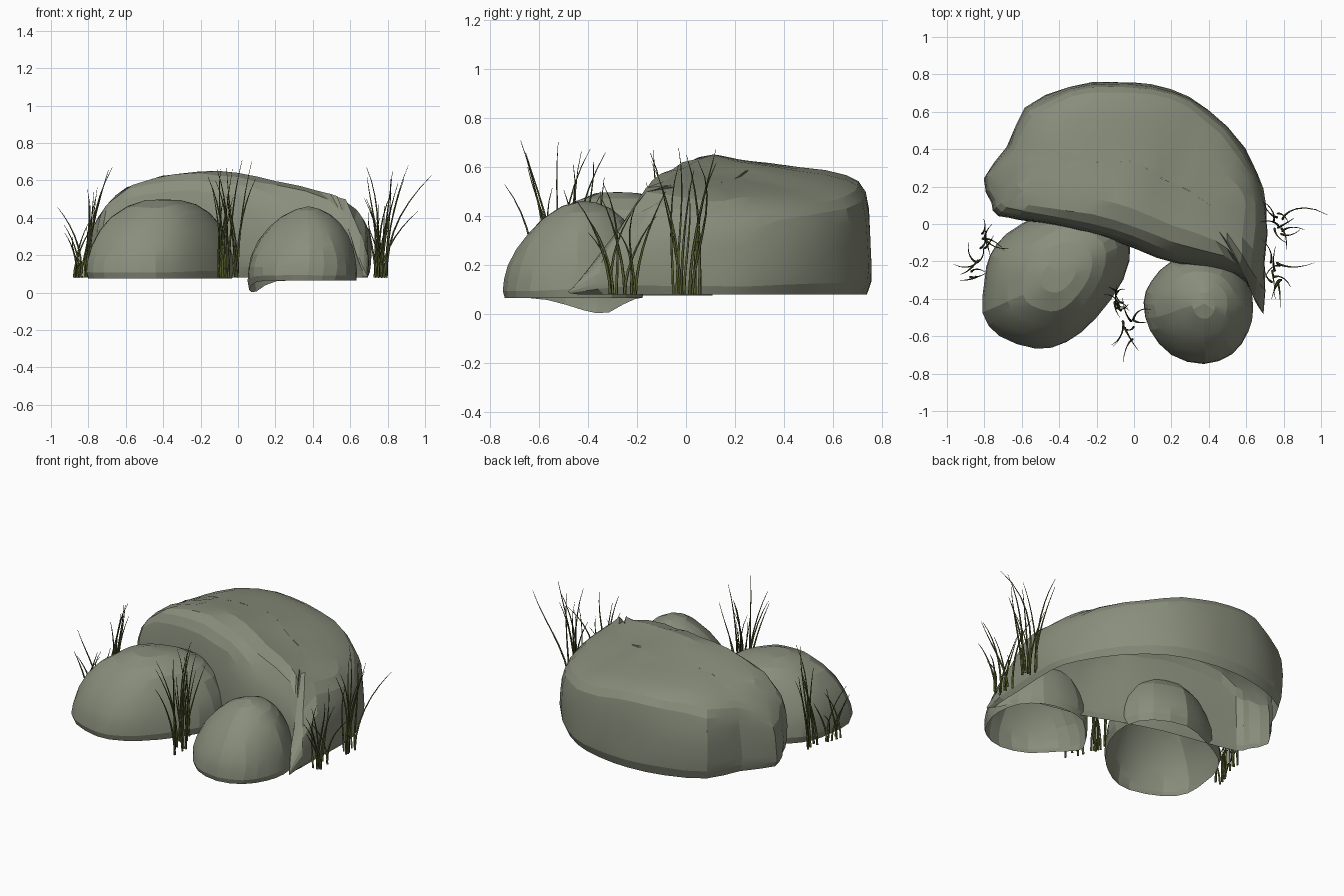
import bpy, bmesh, math, random
from mathutils import Vector, noise

if "Cube" in bpy.data.objects:
    bpy.data.objects.remove(bpy.data.objects["Cube"])

random.seed(4)

def material(name, rgb):
    m = bpy.data.materials.new(name)
    m.diffuse_color = (*rgb, 1)
    m.use_nodes = True
    m.node_tree.nodes["Principled BSDF"].inputs["Base Color"].default_value = m.diffuse_color
    return m

STONE = material("stone", (0.25, 0.27, 0.20))
GRASS = material("grass", (0.10, 0.115, 0.03))

def lerp_table(x, table):
    if x <= table[0][0]:
        return table[0][1]
    for (a, u), (b, v) in zip(table, table[1:]):
        if x <= b:
            return u + (v - u) * (x - a) / (b - a)
    return table[-1][1]

def refine(pts):
    # doubles a closed outline with Catmull-Rom midpoints
    out, n = [], len(pts)
    for i in range(n):
        a, b, c, d = (Vector(pts[(i + k) % n]) for k in (-1, 0, 1, 2))
        out += [b, (b + c) * 0.5625 - (a + d) * 0.0625]
    return out

def rock(name, outline, spine, levels, top, bottom, rough):
    # open-bottomed shell: the outline shrinks to its spine while rising to top(x, y)
    bm = bmesh.new()
    ring = refine(outline)
    rows = []
    for s, f in levels:
        row = []
        for p in ring:
            c = Vector(spine(p))
            q = c + (p - c) * s
            z0 = bottom(q.x, q.y)
            z = z0 + f * (top(q.x, q.y) - z0)
            n = noise.noise_vector(Vector((q.x * 5, q.y * 5, z * 3 + len(name))))
            k = rough * min(1, f * 3)
            row.append(bm.verts.new((q.x + n.x * k, q.y + n.y * k, z + n.z * k * 0.5)))
        rows.append(row)
    m = len(ring)
    for lo, hi in zip(rows, rows[1:]):
        for i in range(m):
            j = (i + 1) % m
            bm.faces.new((lo[i], lo[j], hi[j], hi[i]))
    bmesh.ops.remove_doubles(bm, verts=bm.verts, dist=0.002)
    me = bpy.data.meshes.new(name)
    bm.to_mesh(me)
    bm.free()
    ob = bpy.data.objects.new(name, me)
    bpy.context.collection.objects.link(ob)
    me.materials.append(STONE)
    bpy.ops.object.select_all(action='DESELECT')
    ob.select_set(True)
    bpy.context.view_layer.objects.active = ob
    bpy.ops.object.shade_smooth_by_angle(angle=math.radians(14))

# large slab at the back, with a low flank on the right
SKYLINE = [(-0.81, 0.36), (-0.73, 0.47), (-0.6, 0.57), (-0.42, 0.64), (-0.2, 0.655), (0, 0.645),
           (0.2, 0.61), (0.4, 0.58), (0.55, 0.535), (0.64, 0.47), (0.70, 0.40)]

def slab_top(x, y):
    ridge = 0.07 - 0.4 * max(0, x + 0.1)
    z = lerp_table(x, SKYLINE)
    z -= 0.14 * (y - ridge) if y > ridge else 0.4 * (ridge - y)
    if x > 0.1 + 0.25 * y:
        z -= 0.012
    return min(z, 0.11 + 1.35 * max(0, y + 0.46))

rock("large_back_rock",
     [(0.69, -0.48), (0.70, -0.2), (0.71, 0.1), (0.66, 0.28), (0.5, 0.52), (0.3, 0.68), (0.1, 0.745),
      (-0.12, 0.765), (-0.35, 0.73), (-0.58, 0.62), (-0.68, 0.42), (-0.81, 0.24), (-0.76, 0.12),
      (-0.72, 0.05), (-0.5, 0.0), (-0.25, -0.05), (0, -0.13), (0.25, -0.22), (0.53, -0.27), (0.64, -0.38)],
     lambda p: (0.6 * p.x, 0.34 - 0.35 * max(0, p.x)),
     [(0.94, 0), (0.99, 0.12), (1.0, 0.25), (0.99, 0.5), (0.97, 0.72), (0.93, 0.87),
      (0.86, 0.95), (0.75, 0.985), (0.55, 1), (0.3, 1), (0, 1)],
     slab_top, lambda x, y: 0.08, 0.02)

# two rounded boulders in front
DOME = [(0.97, 0), (1.0, 0.1), (0.985, 0.27), (0.93, 0.46), (0.82, 0.66), (0.66, 0.82),
        (0.46, 0.93), (0.22, 0.99), (0, 1)]
rock("left_front_rock",
     [(-0.81, -0.48), (-0.72, -0.6), (-0.52, -0.67), (-0.36, -0.63), (-0.2, -0.5), (-0.06, -0.3),
      (-0.02, -0.1), (-0.1, 0.05), (-0.3, 0.12), (-0.5, 0.05), (-0.68, -0.05), (-0.77, -0.17), (-0.8, -0.3)],
     lambda p: (-0.4, -0.28), DOME,
     lambda x, y: 0.5 - 0.4 * max(0, -0.42 - y) - 0.12 * max(0, -0.5 - x),
     lambda x, y: 0.075, 0.014)

def dip(x, y):
    return 0.065 - 0.07 * math.exp(-((x - 0.1) ** 2 + ((y + 0.37) / 1.5) ** 2) / 0.008)

rock("right_front_rock",
     [(0.64, -0.45), (0.61, -0.3), (0.5, -0.2), (0.35, -0.17), (0.2, -0.2), (0.09, -0.31), (0.05, -0.42),
      (0.09, -0.57), (0.2, -0.7), (0.37, -0.75), (0.52, -0.7), (0.61, -0.58)],
     lambda p: (0.38, -0.43), DOME,
     lambda x, y: 0.465 - 0.17 * abs(x - 0.38) - 0.45 * max(0, -0.46 - y), dip, 0.025)

# grass clumps: curved, tapering blades
def clump(name, cx, cy, count, low, high, reach, squash=1.0, extra=()):
    cu = bpy.data.curves.new(name, 'CURVE')
    cu.dimensions = '3D'
    cu.bevel_depth = 0.0065
    cu.bevel_resolution = 0
    blades = [(random.uniform(0, 2 * math.pi), random.uniform(0.5, 1) * reach,
               random.uniform(low, high)) for _ in range(count)] + list(extra)
    for ang, r, h in blades:
        bx, by = cx + random.uniform(-0.03, 0.03), cy + random.uniform(-0.06, 0.06)
        twist = random.uniform(-1.3, 1.3)
        sp = cu.splines.new('POLY')
        sp.points.add(7)
        for i, p in enumerate(sp.points):
            t = i / 7
            a = ang + twist * (t - 1)
            d = r * t ** 1.7
            p.co = (bx + math.cos(a) * d * squash, by + math.sin(a) * d,
                    0.08 + h * (t - 0.06 * t ** 4), 1)
            p.radius = 1 - 0.85 * t ** 1.5
    ob = bpy.data.objects.new(name, cu)
    bpy.context.collection.objects.link(ob)
    cu.materials.append(GRASS)
    bpy.ops.object.select_all(action='DESELECT')
    ob.select_set(True)
    bpy.context.view_layer.objects.active = ob
    bpy.ops.object.convert(target='MESH')

clump("grass_left_rear", -0.82, -0.08, 7, 0.4, 0.68, 0.15)
clump("grass_left_front", -0.85, -0.25, 6, 0.22, 0.45, 0.12, 1, [(3.3, 0.13, 0.4)])
clump("grass_middle_rear", -0.08, -0.42, 9, 0.4, 0.68, 0.14, 0.7)
clump("grass_middle_front", -0.03, -0.57, 8, 0.4, 0.69, 0.18, 0.6)
clump("grass_right_rear", 0.77, 0.0, 9, 0.45, 0.68, 0.13, 1, [(0.1, 0.24, 0.58)])
clump("grass_right_front", 0.76, -0.26, 9, 0.25, 0.5, 0.14, 1, [(0.0, 0.2, 0.38)])
